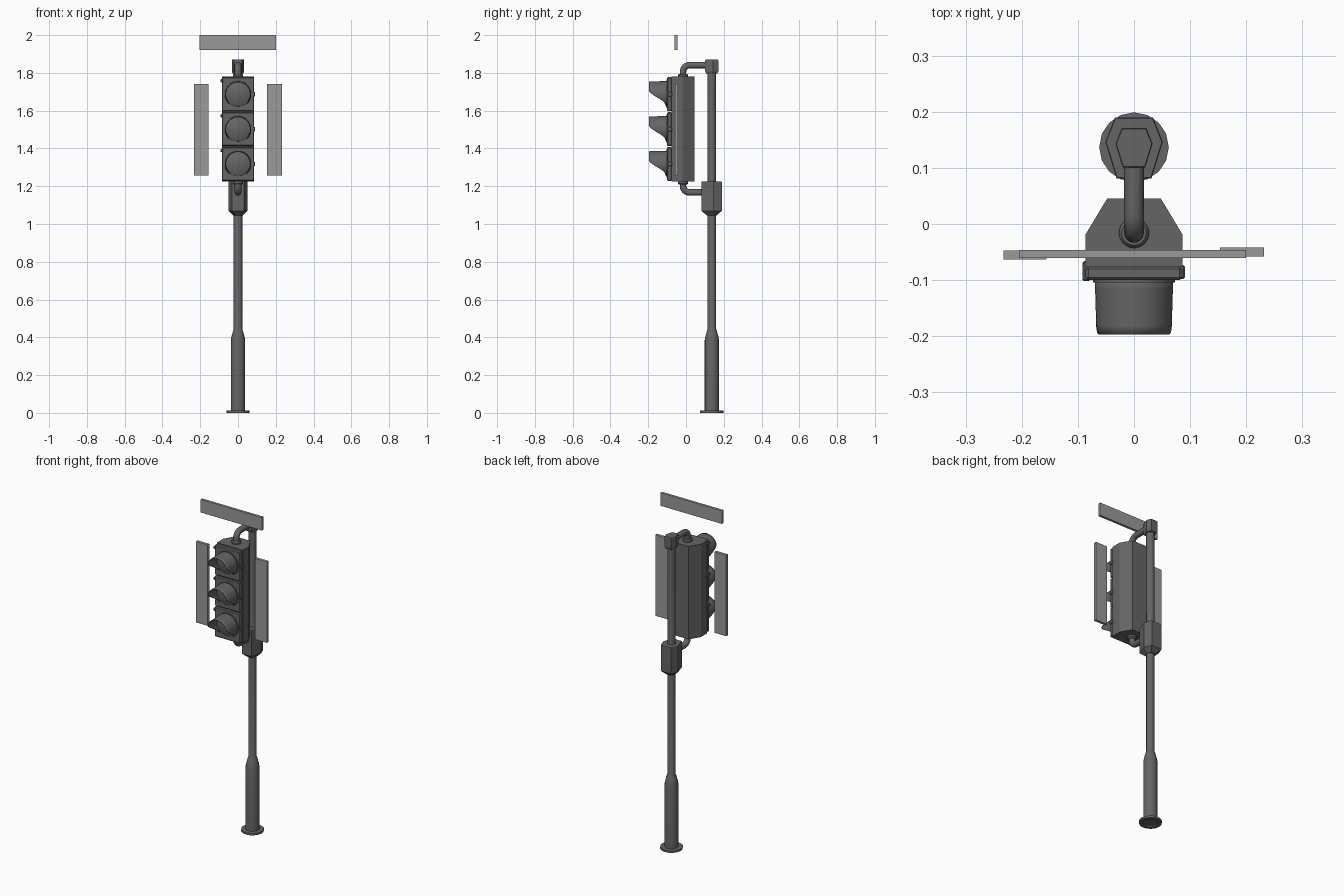
import bpy, bmesh
from math import sin, cos, pi, radians
from mathutils import Vector

if "Cube" in bpy.data.objects:
    bpy.data.objects.remove(bpy.data.objects["Cube"])

POLE_Y, ARM_Y = 0.137, -0.016


def material(name, v):
    m = bpy.data.materials.new(name)
    m.diffuse_color = (v, v, v, 1)
    m.use_nodes = True
    m.node_tree.nodes["Principled BSDF"].inputs["Base Color"].default_value = m.diffuse_color
    return m


DARK, PALE = material("dark_grey", 0.13), material("pale_grey", 0.32)


def finish(bm, name, mat=DARK, smooth=None):
    bmesh.ops.recalc_face_normals(bm, faces=bm.faces[:])
    me = bpy.data.meshes.new(name)
    bm.to_mesh(me)
    bm.free()
    me.materials.append(mat)
    ob = bpy.data.objects.new(name, me)
    bpy.context.collection.objects.link(ob)
    if smooth:
        bpy.ops.object.select_all(action='DESELECT')
        ob.select_set(True)
        bpy.context.view_layer.objects.active = ob
        bpy.ops.object.shade_smooth_by_angle(angle=radians(smooth))
    return ob


def skin(name, rings, closed=True, caps=True, smooth=None):
    """Join successive point rings with quads."""
    bm = bmesh.new()
    rows = [[bm.verts.new(p) for p in r] for r in rings]
    n = len(rows[0])
    for a, b in zip(rows, rows[1:]):
        for i in range(n if closed else n - 1):
            j = (i + 1) % n
            bm.faces.new((a[i], a[j], b[j], b[i]))
    if caps:
        bm.faces.new(rows[0])
        bm.faces.new(rows[-1])
    return finish(bm, name, smooth=smooth)


def lathe_z(name, profile, x, y, n=16):
    return skin(name, [[(x + r * cos(2 * pi * i / n), y + r * sin(2 * pi * i / n), z)
                        for i in range(n)] for r, z in profile], smooth=35)


def lathe_y(name, profile, z, n=28):
    return skin(name, [[(r * cos(2 * pi * i / n), y, z + r * sin(2 * pi * i / n))
                        for i in range(n)] for r, y in profile], smooth=35)


def box(name, x, y, z, mat=DARK, bevel=0):
    bm = bmesh.new()
    bmesh.ops.create_cube(bm, size=1)
    for v in bm.verts:
        v.co = [lo + (c + 0.5) * (hi - lo) for c, (lo, hi) in zip(v.co, (x, y, z))]
    if bevel:
        bmesh.ops.bevel(bm, geom=bm.edges[:], offset=bevel, segments=1, affect='EDGES')
    return finish(bm, name, mat)


def prism(name, outline, levels):
    """Stack scaled copies of an outline around the pole: levels are (scale, z)."""
    return skin(name, [[(x * s, POLE_Y + y * s, z) for x, y in outline] for s, z in levels])


def elbow(name, z_arm, z_end, y_start, r=0.0175, bend=0.035, n=14):
    """Tube leaving the pole level and turning vertically into the lamp head."""
    s = 1 if z_end > z_arm else -1
    path = [(y_start, z_arm, 0)]
    for i in range(7):
        t = i / 6 * pi / 2
        path.append((ARM_Y + bend * (1 - sin(t)), z_arm + s * bend * (1 - cos(t)), t))
    path.append((ARM_Y, z_end, pi / 2))
    rings = []
    for y, z, t in path:
        side = Vector((0, sin(t), s * cos(t)))
        rings.append([Vector((0, y, z)) + r * (cos(2 * pi * k / n) * Vector((1, 0, 0))
                      + sin(2 * pi * k / n) * side) for k in range(n)])
    return skin(name, rings, smooth=40)


# Pole with flanged, recessed foot and wide lower sleeve
lathe_z("pole", [(0.042, 0.008), (0.042, 0), (0.062, 0), (0.062, 0.012), (0.038, 0.013),
                 (0.038, 0.385), (0.034, 0.405), (0.026, 0.435), (0.0225, 0.445),
                 (0.0225, 1.81)], 0, POLE_Y)

# Faceted clamps on the pole
facets = [(-0.02, -0.036), (0.02, -0.036), (0.033, 0.006), (0.022, 0.034),
          (-0.022, 0.034), (-0.033, 0.006)]
prism("top_clamp", facets, [(0.85, 1.798), (1, 1.808), (1, 1.866), (0.95, 1.87)])
prism("lower_clamp", facets, [(0.75, 1.045), (1.55, 1.07), (1.55, 1.222), (1.5, 1.225)])

# Bracket arms and their seats on the lamp head
elbow("top_arm", 1.841, 1.775, POLE_Y - 0.02)
elbow("lower_arm", 1.167, 1.235, POLE_Y - 0.03)
lathe_z("top_seat", [(0.027, 1.775), (0.027, 1.788), (0.022, 1.795)], 0, ARM_Y)
lathe_z("lower_seat", [(0.022, 1.208), (0.027, 1.215), (0.027, 1.23)], 0, ARM_Y)

# Lamp housing with chamfered back
half = [(0.086, -0.077), (0.086, -0.018), (0.048, 0.045)]
outline = half + [(-x, y) for x, y in reversed(half)]
skin("housing", [[(x, y, z) for x, y in outline] for z in (1.225, 1.78)])


def visor(name, zc, r=0.07, n=32, steps=6):
    """Cutaway hood: full length over the top, sweeping back down the sides."""
    rings = []
    for s in range(steps + 1):
        ring = []
        for i in range(n + 1):
            a = radians(-48 + 276 * i / n)
            e = 180 / pi * (a if a < pi / 2 else pi - a)
            u = min(max((e + 48) / 68, 0), 1)
            depth = 0.012 + 0.087 * u * u * (3 - 2 * u)
            d = depth * s / steps
            rr = r - 0.03 * d
            ring.append((rr * cos(a), -0.098 - d, zc + rr * sin(a)))
        rings.append(ring)
    ob = skin(name, rings, closed=False, caps=False, smooth=40)
    mod = ob.modifiers.new("thickness", 'SOLIDIFY')
    mod.thickness = 0.004
    mod.offset = -1
    return ob


# Three lamp units: door, lens, hood, hinge and latch
for label, zc in (("upper", 1.687), ("middle", 1.502), ("bottom", 1.318)):
    box(label + "_door", (-0.086, 0.086), (-0.1, -0.075), (zc - 0.09, zc + 0.09), bevel=0.005)
    lathe_y(label + "_lens_rim", [(0.073, -0.098), (0.073, -0.104), (0.066, -0.104)], zc)
    lathe_y(label + "_lens", [(0.066, -0.1), (0.064, -0.106), (0.05, -0.112),
                              (0.03, -0.117), (0.008, -0.119)], zc)
    visor(label + "_visor", zc)
    box(label + "_hinge", (-0.092, -0.078), (-0.102, -0.066), (zc + 0.062, zc + 0.08), bevel=0.003)
    box(label + "_latch", (0.08, 0.091), (-0.098, -0.073), (zc - 0.012, zc + 0.012), bevel=0.003)

# Pale sign panels around the head
box("left_panel", (-0.233, -0.156), (-0.063, -0.047), (1.258, 1.742), PALE)
box("right_panel", (0.153, 0.232), (-0.058, -0.042), (1.258, 1.742), PALE)
box("top_panel", (-0.205, 0.2), (-0.061, -0.046), (1.922, 2.0), PALE)
